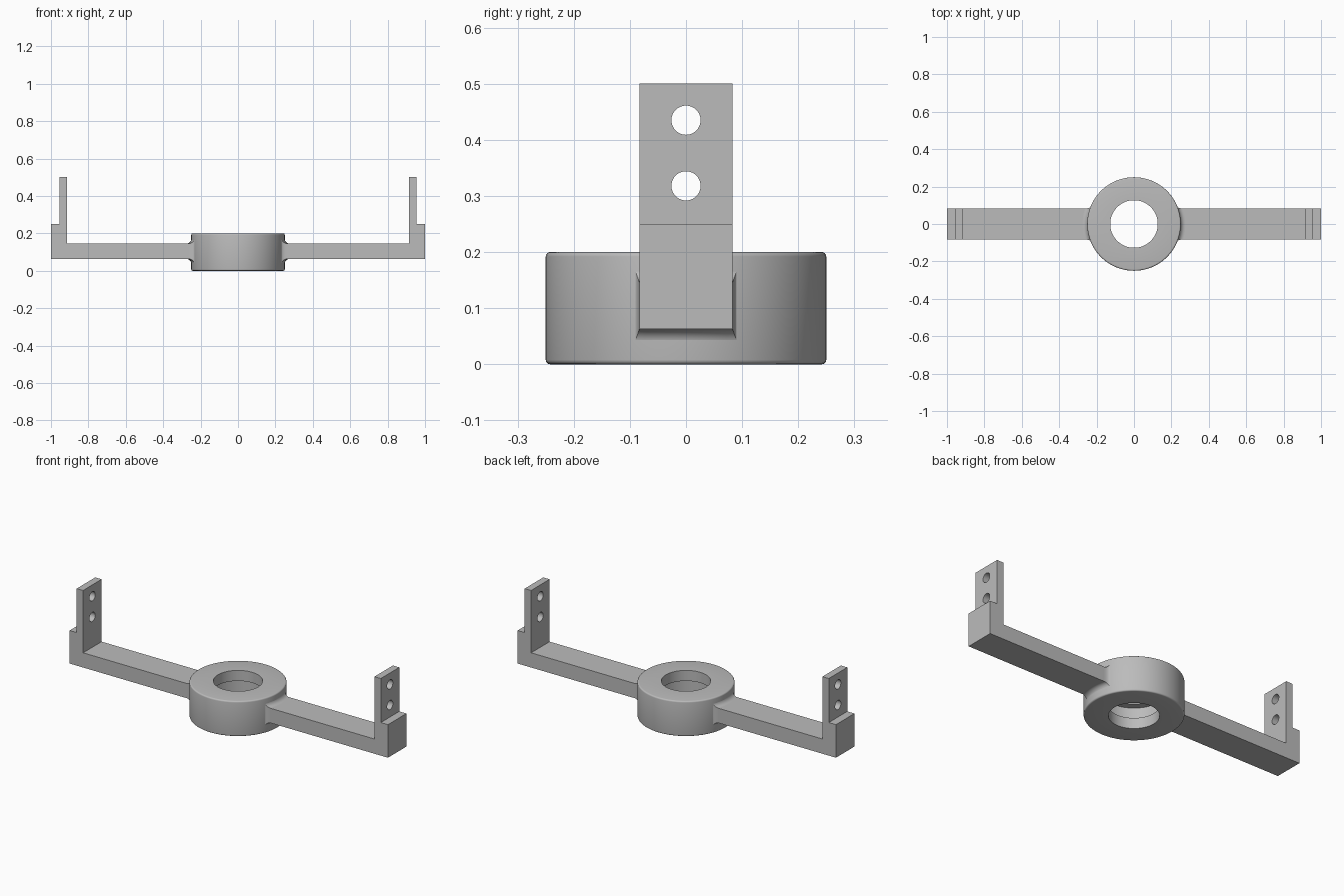
import bpy, bmesh, math

old = bpy.data.objects.get("Cube")
if old:
    bpy.data.objects.remove(old)

# Main dimensions
RING_R, BORE_R, GROOVE_R, RING_H = 0.25, 0.127, 0.167, 0.2
ARM_W, ARM_LOW, ARM_TOP = 0.083, 0.0625, 0.146
FILLET = 0.026

grey = bpy.data.materials.new("plain_grey")
grey.use_nodes = True
colour = (0.5, 0.5, 0.5, 1)
grey.diffuse_color = colour
grey.node_tree.nodes["Principled BSDF"].inputs["Base Color"].default_value = colour


def finish(name, bm, smooth=True):
    bmesh.ops.recalc_face_normals(bm, faces=bm.faces)
    mesh = bpy.data.meshes.new(name)
    bm.to_mesh(mesh)
    bm.free()
    mesh.materials.append(grey)
    ob = bpy.data.objects.new(name, mesh)
    bpy.context.collection.objects.link(ob)
    if smooth:
        bpy.ops.object.select_all(action="DESELECT")
        ob.select_set(True)
        bpy.context.view_layer.objects.active = ob
        bpy.ops.object.shade_smooth_by_angle(angle=math.radians(35))
    return ob


def loft(bm, loops, wrap=False):
    """Join vertex loops with quads; wrap joins the last loop to the first."""
    rows = [[bm.verts.new(p) for p in loop] for loop in loops]
    n = len(rows[0])
    for k in range(len(rows) if wrap else len(rows) - 1):
        a, b = rows[k], rows[(k + 1) % len(rows)]
        for i in range(n):
            bm.faces.new((a[i], a[(i + 1) % n], b[(i + 1) % n], b[i]))
    if not wrap:
        bm.faces.new(rows[0])
        bm.faces.new(rows[-1])


# Hub ring: revolved section with rounded outer rims and an inner groove
def hub_ring():
    edge = 0.008
    section = [(BORE_R, RING_H), (BORE_R, 0.14), (GROOVE_R, 0.14),
               (GROOVE_R, 0.06), (BORE_R, 0.06), (BORE_R, 0)]
    for centre_z, start in ((edge, -90), (RING_H - edge, 0)):
        for step in range(5):
            a = math.radians(start + step * 22.5)
            section.append((RING_R - edge + edge * math.cos(a),
                            centre_z + edge * math.sin(a)))
    bm = bmesh.new()
    count = 96
    loops = []
    for i in range(count):
        t = math.tau * i / count
        loops.append([(r * math.cos(t), r * math.sin(t), z) for r, z in section])
    loft(bm, loops, wrap=True)
    finish("hub_ring", bm)


# Arm with upright end block and thin mounting tab
def arm(side, label):
    profile = [(0.23, ARM_LOW), (1, ARM_LOW), (1, 0.25), (0.955, 0.25),
               (0.955, 0.5), (0.915, 0.5), (0.915, ARM_TOP), (0.23, ARM_TOP)]
    bm = bmesh.new()
    loft(bm, [[(side * x, y, z) for x, z in profile] for y in (-ARM_W, ARM_W)])
    ob = finish(label + "_arm", bm, smooth=False)

    # Screw holes through the tab
    for z in (0.318, 0.435):
        bpy.ops.mesh.primitive_cylinder_add(
            vertices=40, radius=0.026, depth=0.2,
            location=(side * 0.935, 0, z), rotation=(0, math.pi / 2, 0))
        cutter = bpy.context.object
        cutter.name = label + "_hole_cutter"
        cutter.data.materials.append(grey)
        cut = ob.modifiers.new("screw_hole", "BOOLEAN")
        cut.operation, cut.solver, cut.object = "DIFFERENCE", "EXACT", cutter
        bpy.ops.object.select_all(action="DESELECT")
        ob.select_set(True)
        bpy.context.view_layer.objects.active = ob
        bpy.ops.object.modifier_apply(modifier=cut.name)
        bpy.data.objects.remove(cutter)
    bpy.ops.object.shade_smooth_by_angle(angle=math.radians(35))


# Flared fillet where the arm meets the curved ring wall
def arm_fillet(side, label):
    loops = []
    for step in range(9):
        a = math.pi / 2 * step / 8
        rho = RING_R + FILLET * (1 - math.sin(a)) - 0.001
        grow = FILLET * (1 - math.cos(a))
        half = ARM_W + 0.36 * grow
        ys = [half * (2 * i / 12 - 1) for i in range(13)]
        outline = [(y, ARM_LOW - grow) for y in ys]
        outline += [(y, ARM_TOP + grow) for y in reversed(ys)]
        loops.append([(side * math.sqrt(rho * rho - y * y), y, z)
                      for y, z in outline])
    # Tuck the last section inside the ring wall
    loops.append([(x - side * 0.02, y, z) for x, y, z in loops[-1]])
    bm = bmesh.new()
    loft(bm, loops)
    # The end caps lie inside the arm and ring
    caps = [f for f in bm.faces if len(f.verts) > 4]
    bmesh.ops.delete(bm, geom=caps, context="FACES_ONLY")
    finish(label + "_arm_fillet", bm)


hub_ring()
for side, label in ((1, "left"), (-1, "right")):
    arm(side, label)
    arm_fillet(side, label)
